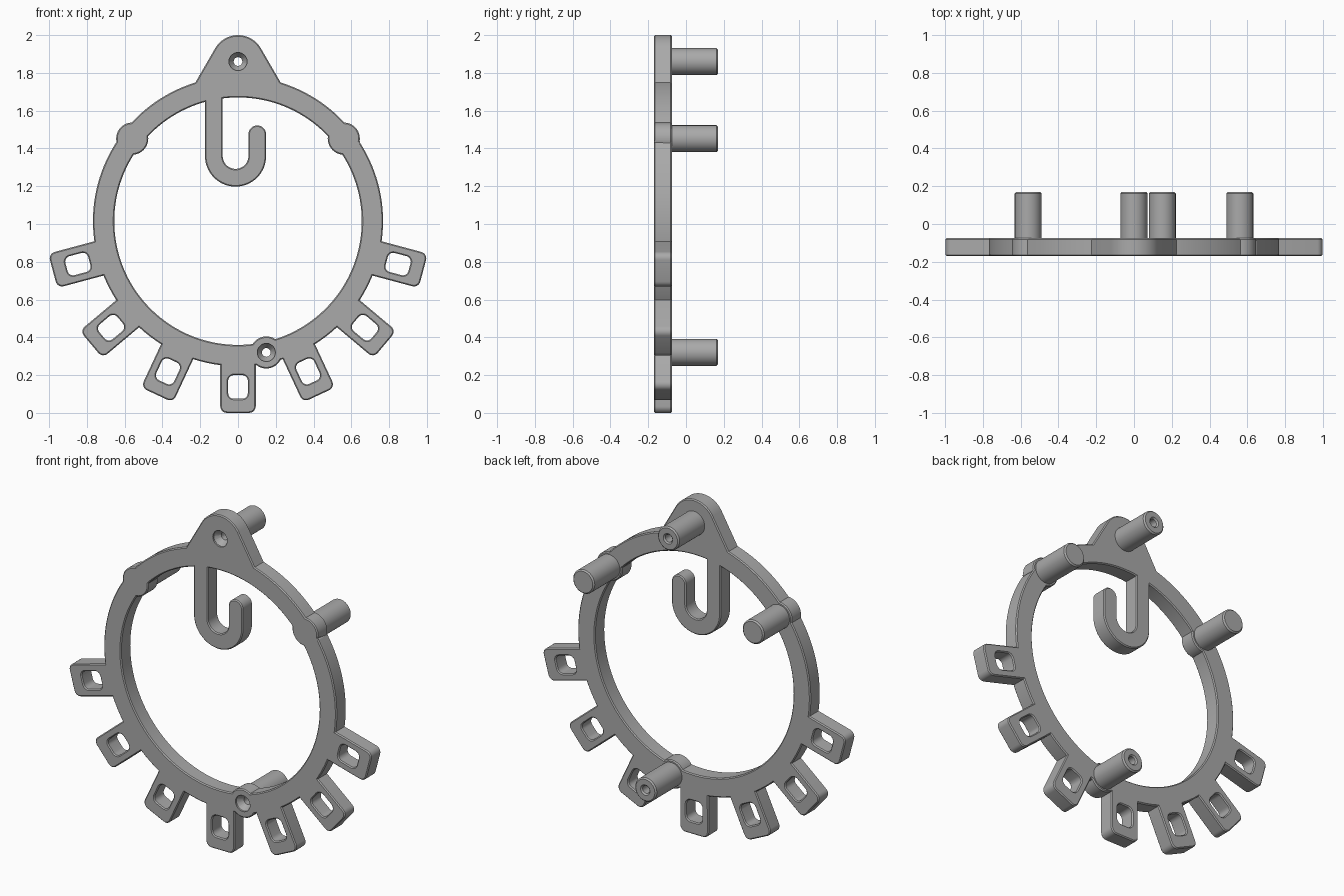
import bpy, bmesh
from math import sin, cos, radians, pi, hypot
from mathutils import Vector

cube = bpy.data.objects.get("Cube")
if cube:
    bpy.data.objects.remove(cube, do_unlink=True)

grey = bpy.data.materials.new("plain grey")
grey.use_nodes = True
colour = (0.4, 0.4, 0.4, 1)
grey.diffuse_color = colour
grey.node_tree.nodes["Principled BSDF"].inputs["Base Color"].default_value = colour

FRONT, BACK, PEG_END = -0.17, -0.075, 0.17
CENTRE = 1.015           # height of the ring centre
R_IN, R_OUT, R_MID = 0.655, 0.768, 0.705


def arc(cx, cz, r, start, end, n):
    """Points along an arc in the x-z plane, angles in degrees."""
    steps = [radians(start + (end - start) * i / n) for i in range(n + 1)]
    return [(cx + r * cos(a), cz + r * sin(a)) for a in steps]


def circle(cx, cz, r, n=48):
    return arc(cx, cz, r, 0, 360, n)[:-1]


def rounded_rect(w, z0, z1, r):
    """Rounded rectangle centred on x = 0."""
    pts = []
    for k, (x, z) in enumerate([(w - r, z1 - r), (r - w, z1 - r), (r - w, z0 + r), (w - r, z0 + r)]):
        pts += arc(x, z, r, 90 * k, 90 * k + 90, 6)
    return pts


def turn(pts, degrees):
    """Rotate points about the ring centre."""
    c, s = cos(radians(degrees)), sin(radians(degrees))
    return [(x * c - (z - CENTRE) * s, CENTRE + x * s + (z - CENTRE) * c) for x, z in pts]


def loft(name, rings):
    """Solid through matching outlines given as (y, points)."""
    bm = bmesh.new()
    loops = [[bm.verts.new((x, y, z)) for x, z in pts] for y, pts in rings]
    n = len(loops[0])
    for a, b in zip(loops, loops[1:]):
        for i in range(n):
            bm.faces.new((a[i], a[(i + 1) % n], b[(i + 1) % n], b[i]))
    bm.faces.new(loops[0])
    bm.faces.new(loops[-1])
    bmesh.ops.recalc_face_normals(bm, faces=bm.faces)
    mesh = bpy.data.meshes.new(name)
    bm.to_mesh(mesh)
    bm.free()
    mesh.materials.append(grey)
    obj = bpy.data.objects.new(name, mesh)
    bpy.context.collection.objects.link(obj)
    return obj


def prism(name, pts, y0=FRONT, y1=BACK):
    return loft(name, [(y0, pts), (y1, pts)])


def activate(obj):
    bpy.ops.object.select_all(action='DESELECT')
    obj.select_set(True)
    bpy.context.view_layer.objects.active = obj


def combine(target, tool, operation):
    activate(target)
    mod = target.modifiers.new("combine", 'BOOLEAN')
    mod.object, mod.operation, mod.solver = tool, operation, 'EXACT'
    bpy.ops.object.modifier_apply(modifier=mod.name)
    bpy.data.objects.remove(tool, do_unlink=True)


def finish(obj, width):
    """Tidy flat areas, chamfer the rims and smooth the curves."""
    bm = bmesh.new()
    bm.from_mesh(obj.data)
    bmesh.ops.remove_doubles(bm, verts=bm.verts, dist=0.0015)
    bmesh.ops.dissolve_limit(bm, angle_limit=radians(0.5), verts=bm.verts, edges=bm.edges)
    # Chamfer only the edges between the flat faces and the walls
    rim = [e for e in bm.edges if len(e.link_faces) == 2
           and sum(abs(f.normal.y) > 0.99 for f in e.link_faces) == 1
           and sum(abs(f.normal.y) < 0.1 for f in e.link_faces) == 1]
    bmesh.ops.bevel(bm, geom=rim, offset=width, segments=1, affect='EDGES', clamp_overlap=False)
    bm.to_mesh(obj.data)
    bm.free()
    activate(obj)
    bpy.ops.object.shade_smooth_by_angle(angle=radians(25))


# Main ring
frame = prism("ring_frame", circle(0, CENTRE, R_OUT, 144))
combine(frame, prism("ring_opening", circle(0, CENTRE, R_IN, 144), -0.3, 0.1), 'DIFFERENCE')

# Hanging tab on top
tab = arc(0, 1.86, 0.14, 30, 150, 24) + arc(0, CENTRE, R_MID, 107, 73, 16)
foot = (0.226, 1.749)
tab.insert(25, (-foot[0], foot[1]))
tab.append(foot)
combine(frame, prism("top_tab", tab), 'UNION')

# Hook inside the ring
hook = [(-0.175, 1.70)] + arc(-0.013, 1.36, 0.162, 180, 360, 32)
hook += arc(0.102, 1.475, 0.047, 0, 180, 16)
hook += arc(-0.013, 1.36, 0.068, 360, 180, 24) + [(-0.081, 1.70)]
combine(frame, prism("hook", hook), 'UNION')

# Round bosses behind which the pegs stand
for x, z in [(-0.56, 1.452), (0.56, 1.452), (0.15, 0.32)]:
    combine(frame, prism("boss", circle(x, z, 0.085)), 'UNION')

# Seven slotted loops along the lower edge
for angle in range(-75, 76, 25):
    loop = rounded_rect(0.094, 0.0, 0.2, 0.035)[:]
    loop = [(x, z if z < 0.1 else CENTRE - R_MID) for x, z in loop]
    left = [p for p in loop if p[1] < 0.1]
    outline = left + [(0.094, CENTRE - R_MID), (-0.094, CENTRE - R_MID)]
    combine(frame, prism("loop", turn(outline, angle)), 'UNION')
    slot = turn(rounded_rect(0.052, 0.075, 0.2, 0.03), angle)
    combine(frame, prism("slot", slot, -0.3, 0.1), 'DIFFERENCE')

# Pegs, two of them bored through with a countersink at the front
pegs = [("top_peg", 0, 1.86, True), ("bottom_peg", 0.15, 0.32, True),
        ("left_peg", 0.56, 1.452, False), ("right_peg", -0.56, 1.452, False)]
bores = []
for name, x, z, bored in pegs:
    peg = prism(name, circle(x, z, 0.071), BACK - 0.01, PEG_END)
    if bored:
        combine(peg, prism("bore", circle(x, z, 0.023, 24), -0.3, 0.3), 'DIFFERENCE')
        bores.append((x, z))
    finish(peg, 0.008)
finish(frame, 0.006)
for x, z in bores:
    wide, thin = circle(x, z, 0.048, 24), circle(x, z, 0.023, 24)
    sink = [(-0.3, wide), (FRONT + 0.01, wide), (FRONT + 0.045, thin), (0.1, thin)]
    combine(frame, loft("countersink", sink), 'DIFFERENCE')
activate(frame)
bpy.ops.object.shade_smooth_by_angle(angle=radians(25))
